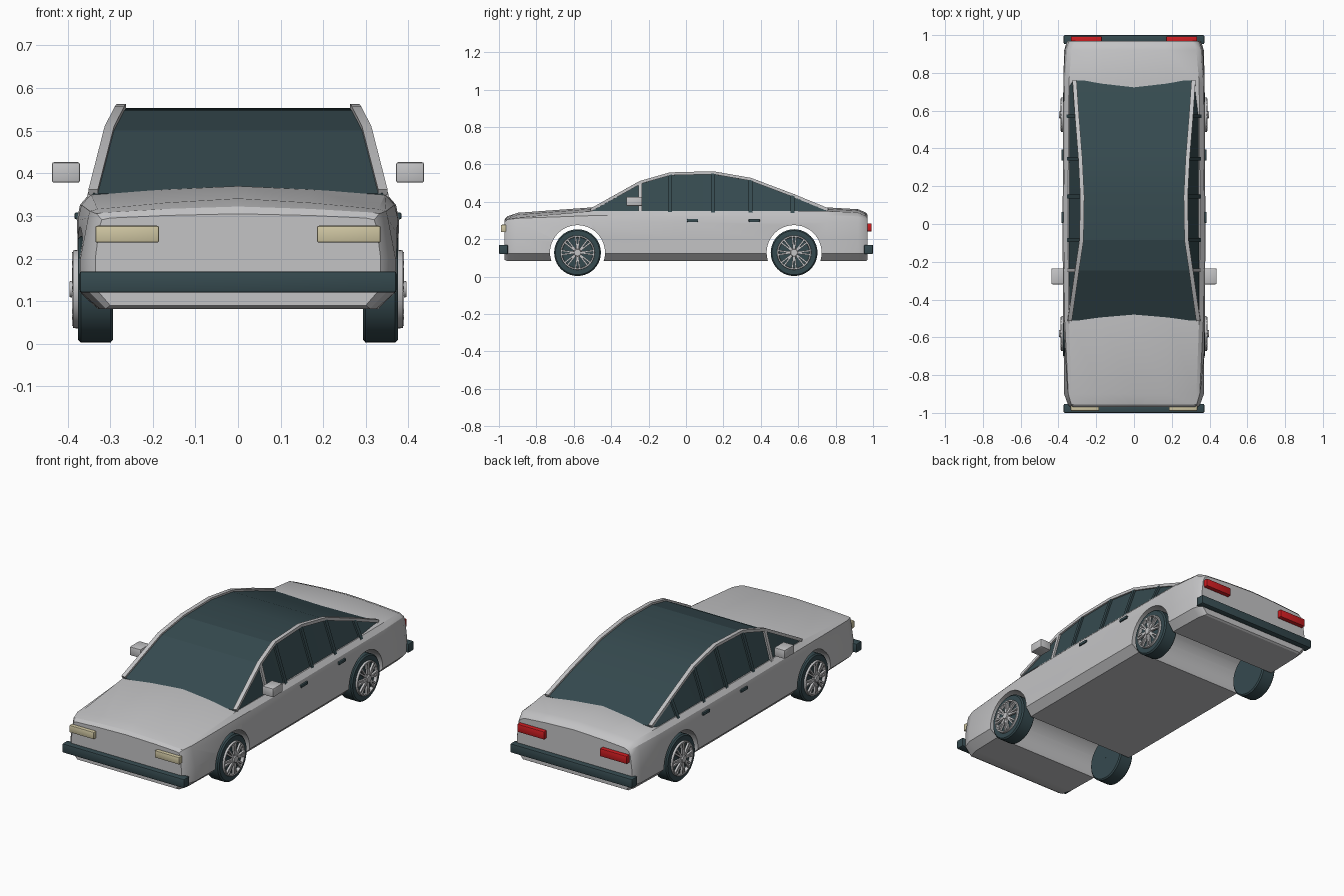
import bpy, bmesh, math
from mathutils import Vector, Matrix

if "Cube" in bpy.data.objects:
    bpy.data.objects.remove(bpy.data.objects["Cube"])


def material(name, r, g, b):
    m = bpy.data.materials.new(name)
    m.use_nodes = True
    m.diffuse_color = (r, g, b, 1)
    m.node_tree.nodes["Principled BSDF"].inputs["Base Color"].default_value = (r, g, b, 1)
    return m


SILVER = material("silver paint", 0.55, 0.55, 0.56)
DARK = material("dark slate", 0.036, 0.068, 0.078)
CREAM = material("cream lamp", 0.62, 0.56, 0.36)
RED = material("red lamp", 0.6, 0.012, 0.015)


def finish(name, bm, mat, smooth=30):
    bmesh.ops.recalc_face_normals(bm, faces=bm.faces)
    me = bpy.data.meshes.new(name)
    bm.to_mesh(me)
    bm.free()
    me.materials.append(mat)
    ob = bpy.data.objects.new(name, me)
    bpy.context.collection.objects.link(ob)
    shade(ob, smooth)
    return ob


def shade(ob, angle):
    bpy.ops.object.select_all(action='DESELECT')
    ob.select_set(True)
    bpy.context.view_layer.objects.active = ob
    bpy.ops.object.shade_smooth_by_angle(angle=math.radians(angle))


def box(name, centre, size, mat, bevel=0.005):
    bm = bmesh.new()
    bmesh.ops.create_cube(bm, size=1)
    bmesh.ops.scale(bm, vec=size, verts=bm.verts)
    bmesh.ops.translate(bm, vec=centre, verts=bm.verts)
    bmesh.ops.bevel(bm, geom=bm.edges[:], offset=bevel, segments=2, affect='EDGES', profile=0.5)
    return finish(name, bm, mat)


def loft(name, rings, mat, smooth=30):
    """Skin closed rings of equal length and cap both ends."""
    bm = bmesh.new()
    vs = [[bm.verts.new(p) for p in ring] for ring in rings]
    n = len(vs[0])
    for a, b in zip(vs, vs[1:]):
        for i in range(n):
            j = (i + 1) % n
            bm.faces.new((a[i], a[j], b[j], b[i]))
    bm.faces.new(vs[0])
    bm.faces.new(vs[-1])
    return finish(name, bm, mat, smooth)


def strip(name, path, w, h, mat):
    """Square bar along a path, kept upright."""
    rings = []
    for i, p in enumerate(path):
        t = (path[min(i + 1, len(path) - 1)] - path[max(i - 1, 0)]).normalized()
        side = t.cross(Vector((1, 0, 0))).normalized()
        out = side.cross(t)
        rings.append([p + out * a * w / 2 + side * b * h / 2
                      for a, b in ((-1, -1), (1, -1), (1, 1), (-1, 1))])
    return loft(name, rings, mat)


def mirrored(half):
    return half + [(-x, y, z) for x, y, z in reversed(half) if x > 0]


# Body shell: y, floor z, floor half width, side, belt, belt z, shoulder, shoulder z, crown z
sections = [
    (-0.97, 0.09, 0.30, 0.335, 0.325, 0.275, 0.30, 0.295, 0.305),
    (-0.955, 0.082, 0.31, 0.35, 0.335, 0.29, 0.315, 0.308, 0.322),
    (-0.90, 0.082, 0.325, 0.37, 0.352, 0.295, 0.33, 0.316, 0.341),
    (-0.50, 0.082, 0.335, 0.374, 0.376, 0.29, 0.345, 0.35, 0.37),
    (0.00, 0.082, 0.335, 0.376, 0.378, 0.29, 0.35, 0.35, 0.37),
    (0.75, 0.082, 0.335, 0.374, 0.374, 0.29, 0.345, 0.35, 0.37),
    (0.92, 0.082, 0.33, 0.37, 0.365, 0.29, 0.33, 0.342, 0.36),
    (0.96, 0.082, 0.32, 0.357, 0.348, 0.285, 0.315, 0.325, 0.343),
    (0.97, 0.088, 0.315, 0.35, 0.34, 0.28, 0.305, 0.315, 0.332),
]
rings = []
for y, z0, wf, ws, wb, zb, wt, zt, zc in sections:
    rings.append(mirrored([(0, y, z0), (wf, y, z0), (ws, y, z0 + 0.04), (ws, y, 0.2), (wb, y, zb),
                           ((wb + wt) / 2 + 0.007, y, (zb + zt) / 2 + 0.006),
                           (wt, y, zt), (0.17, y, zt * 0.4 + zc * 0.6), (0, y, zc)]))
body = loft("body", rings, SILVER)

# Wheel arches cut right across the body
WHEEL_Y, AXLE_Z = (-0.58, 0.578), 0.128
for y in WHEEL_Y:
    bm = bmesh.new()
    bmesh.ops.create_cone(bm, cap_ends=True, segments=48, radius1=0.147, radius2=0.147, depth=1,
                          matrix=Matrix.Translation((0, y, AXLE_Z)) @ Matrix.Rotation(math.pi / 2, 4, 'Y'))
    cutter = finish("arch_cutter", bm, SILVER)
    cutter.hide_render = True
    mod = body.modifiers.new("arch", 'BOOLEAN')
    mod.object, mod.operation, mod.solver = cutter, 'DIFFERENCE', 'EXACT'
    bpy.context.view_layer.objects.active = body
    bpy.ops.object.modifier_apply(modifier=mod.name)
    bpy.data.objects.remove(cutter)
shade(body, 30)

# Glass cabin under the roof rails
rail = [Vector(p) for p in ((0.34, -0.51, 0.355), (0.302, -0.245, 0.503), (0.278, -0.085, 0.549),
                            (0.274, 0.145, 0.555), (0.284, 0.345, 0.52), (0.302, 0.57, 0.435),
                            (0.315, 0.76, 0.357))]
base = [Vector((0.348, p.y, 0.335)) for p in rail]
loft("glass_cabin", [[(b.x, b.y, b.z), (p.x, p.y, p.z - 0.002), (-p.x, p.y, p.z - 0.002), (-b.x, b.y, b.z)]
                     for b, p in zip(base, rail)], DARK, 12)


def wheel_part(bm, kind, x, y, s, **kw):
    m = Matrix.Translation((s * x, y, AXLE_Z)) @ Matrix.Rotation(s * math.pi / 2, 4, 'Y')
    return bmesh.ops.create_cone(bm, matrix=m, cap_ends=True, **kw)


def lathe(name, profile, y, s, mat, segments=40):
    """Spin an (x, radius) outline round the axle."""
    bm = bmesh.new()
    vs = [bm.verts.new((s * x, y, AXLE_Z + r)) for x, r in profile]
    es = [bm.edges.new((a, b)) for a, b in zip(vs, vs[1:] + vs[:1])]
    bmesh.ops.spin(bm, geom=vs + es, cent=(0, y, AXLE_Z), axis=(1, 0, 0),
                   angle=2 * math.pi, steps=segments, use_merge=True)
    bmesh.ops.remove_doubles(bm, verts=bm.verts, dist=0.0001)
    return finish(name, bm, mat)


for s, side in ((1, "left"), (-1, "right")):
    # Roof rails and window pillars
    flip = lambda p: Vector((s * p.x, p.y, p.z))
    strip(side + "_roof_rail", [flip(p) for p in rail], 0.022, 0.016, SILVER)
    for i in range(1, 6):
        strip(f"{side}_pillar_{i}", [flip(base[i]), flip(rail[i])], 0.018, 0.02,
              SILVER if i == 1 else DARK)

    # Mirrors, handles and lamps
    box(side + "_mirror", (s * 0.404, -0.277, 0.402), (0.066, 0.084, 0.048), SILVER)
    for y, end in ((0.035, "front"), (0.365, "rear")):
        box(f"{side}_{end}_handle", (s * 0.377, y, 0.3), (0.014, 0.06, 0.017), DARK)
    box(side + "_headlight", (s * 0.26, -0.975, 0.257), (0.15, 0.03, 0.04), CREAM)
    box(side + "_tail_light", (s * 0.252, 0.975, 0.263), (0.165, 0.036, 0.044), RED)

    # Wheels
    for y, end in zip(WHEEL_Y, ("front", "rear")):
        name = f"{side}_{end}"
        lathe(name + "_tyre", [(0.293, 0.001), (0.293, 0.118), (0.299, 0.125), (0.369, 0.125),
                               (0.376, 0.118), (0.376, 0.09), (0.37, 0.085), (0.37, 0.001)], y, s, DARK)
        lathe(name + "_rim", [(0.37, 0.093), (0.387, 0.091), (0.387, 0.084), (0.37, 0.082)], y, s, SILVER)
        bm = bmesh.new()
        wheel_part(bm, "hub", 0.386, y, s, segments=16, radius1=0.024, radius2=0.018, depth=0.02)
        # Forked spokes
        for k in range(8):
            for fork in (-1, 1):
                geo = bmesh.ops.create_cube(bm, size=1)["verts"]
                a = k * math.pi / 4
                bmesh.ops.scale(bm, vec=(0.012, 0.009, 0.074), verts=geo)
                bmesh.ops.translate(bm, vec=(0, 0, 0.05), verts=geo)
                bmesh.ops.rotate(bm, matrix=Matrix.Rotation(a + fork * 0.12, 3, 'X'), verts=geo)
                bmesh.ops.translate(bm, vec=(s * 0.384, y, AXLE_Z), verts=geo)
        finish(name + "_spokes", bm, SILVER)

# Bumpers
for s, end in ((-1, "front"), (1, "rear")):
    box(end + "_bumper", (0, s * 0.976, 0.145), (0.744, 0.048, 0.05), DARK, 0.006)
